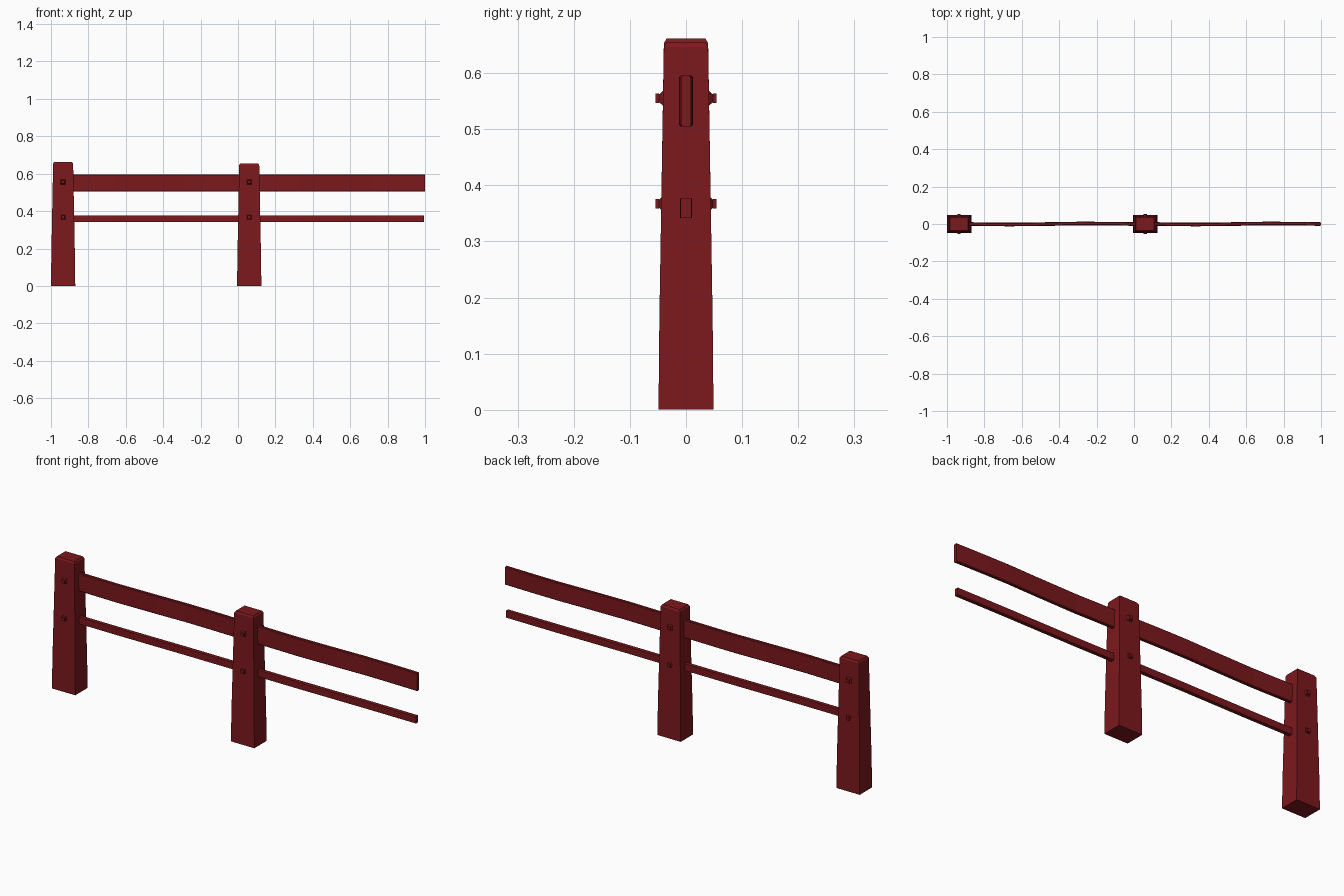
import bpy

if "Cube" in bpy.data.objects:
    bpy.data.objects.remove(bpy.data.objects["Cube"])

red = bpy.data.materials.new("red_paint")
red.diffuse_color = (0.2, 0.009, 0.012, 1)
red.use_nodes = True
red.node_tree.nodes["Principled BSDF"].inputs["Base Color"].default_value = red.diffuse_color


def loft(name, rings):
    """Skin equal-length closed rings and cap both ends."""
    n = len(rings[0])
    verts = [p for r in rings for p in r]
    faces = [tuple(range(n))[::-1],
             tuple(range((len(rings) - 1) * n, len(rings) * n))]
    for k in range(len(rings) - 1):
        for i in range(n):
            j = (i + 1) % n
            faces.append((k * n + i, k * n + j, (k + 1) * n + j, (k + 1) * n + i))
    me = bpy.data.meshes.new(name)
    me.from_pydata(verts, [], faces)
    me.update()
    me.materials.append(red)
    ob = bpy.data.objects.new(name, me)
    bpy.context.collection.objects.link(ob)
    return ob


def post(name, x, h):
    # height, half width, half depth
    prof = [(0, 0.065, 0.049), (0.16, 0.063, 0.0475),
            (h - 0.009, 0.0535, 0.0395), (h, 0.048, 0.0345)]
    loft(name, [[(x - a, -b, z), (x + a, -b, z), (x + a, b, z), (x - a, b, z)]
                for z, a, b in prof])


def rail(name, x0, x1, zc, hy, hz, c, wobble):
    # chamfered section swept along a slightly warped line
    if c:
        sec = [(-hy + c, -hz), (hy - c, -hz), (hy, -hz + c), (hy, hz - c),
               (hy - c, hz), (-hy + c, hz), (-hy, hz - c), (-hy, -hz + c)]
    else:
        sec = [(-hy, -hz), (hy, -hz), (hy, hz), (-hy, hz)]
    rings = [[(x0 + (x1 - x0) * t, y + w * wobble, zc + z) for y, z in sec]
             for t, w in [(0, 0), (0.25, -1), (0.5, 0), (0.67, 1), (0.82, 0.8), (1, 0)]]
    loft(name, rings)


def bolt(name, x, z, side):
    # flared washer plate, then a small square head
    y0 = 0.0535 - 0.0105 * (z / 0.39)
    prof = [(0.030, 0.013), (0.041 if z > 0.5 else 0.043, 0.013),
            (0.048, 0.007), (0.048, 0.0085), (0.054, 0.0085)]
    loft(name, [[(x - side * h, side * y, z - h), (x - side * h, side * y, z + h),
                 (x + side * h, side * y, z + h), (x + side * h, side * y, z - h)][::-1]
                for y, h in prof])


# two identical bays, each a post with two rails and four bolts
for bay, (x, h) in enumerate([(-0.935, 0.662), (0.06, 0.655)], 1):
    post(f"post_{bay}", x, h)
    rail(f"upper_rail_{bay}", x + 0.045, x + 0.94, 0.55, 0.0085, 0.0455, 0.003, 0.004)
    rail(f"lower_rail_{bay}", x + 0.045, x + 0.935, 0.359, 0.0095, 0.017, 0, 0.001)
    for z in (0.555, 0.367):
        level = "upper" if z > 0.5 else "lower"
        for side, face in ((-1, "front"), (1, "back")):
            bolt(f"{level}_{face}_bolt_{bay}", x, z, side)

# consistent outward normals
import bmesh
for ob in bpy.context.collection.objects:
    bm = bmesh.new()
    bm.from_mesh(ob.data)
    bmesh.ops.recalc_face_normals(bm, faces=bm.faces)
    bm.to_mesh(ob.data)
    bm.free()
